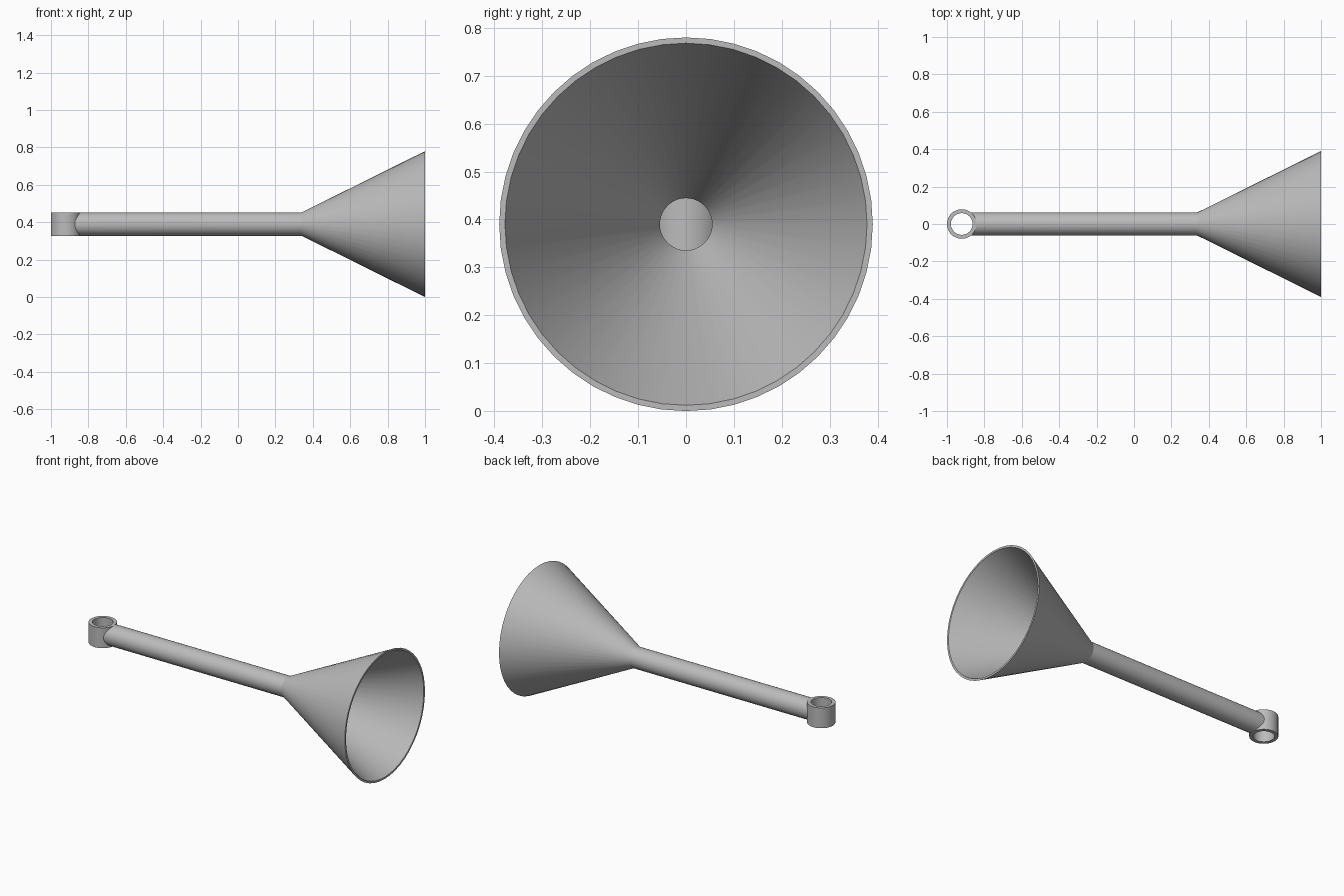
import bpy, math
from math import cos, sin, sqrt, tau

SEG = 48
AXIS_Z = 0.39            # height of the tube axis
RING_X, RING_R, HOLE_R = -0.921, 0.079, 0.058
TUBE_R, BORE_R = 0.0625, 0.0545

cube = bpy.data.objects.get("Cube")
if cube:
    bpy.data.objects.remove(cube, do_unlink=True)

metal = bpy.data.materials.new("grey metal")
metal.use_nodes = True
grey = (0.5, 0.5, 0.5, 1)
metal.diffuse_color = grey
metal.node_tree.nodes["Principled BSDF"].inputs["Base Color"].default_value = grey


def lathe(name, profile, place, closed):
    """Spin (distance along axis, radius) points; place() maps them to space."""
    verts = [place(d, r, tau * i / SEG) for d, r in profile for i in range(SEG)]
    n = len(profile)
    faces = []
    for j in range(n if closed else n - 1):
        a, b = j * SEG, (j + 1) % n * SEG
        for i in range(SEG):
            k = (i + 1) % SEG
            faces.append((a + i, a + k, b + k, b + i))
    mesh = bpy.data.meshes.new(name)
    mesh.from_pydata(verts, [], faces)
    mesh.materials.append(metal)
    obj = bpy.data.objects.new(name, mesh)
    bpy.context.collection.objects.link(obj)
    bpy.ops.object.select_all(action="DESELECT")
    obj.select_set(True)
    bpy.context.view_layer.objects.active = obj
    bpy.ops.object.mode_set(mode="EDIT")
    bpy.ops.mesh.select_all(action="SELECT")
    bpy.ops.mesh.normals_make_consistent(inside=False)
    bpy.ops.object.mode_set(mode="OBJECT")
    bpy.ops.object.shade_smooth_by_angle(angle=math.radians(25))
    return obj


def upright(d, r, t):
    return (RING_X + r * cos(t), r * sin(t), AXIS_Z + d)


def sideways(d, r, t):
    y = r * cos(t)
    if d is None:        # tube end follows the curve of the ring wall
        d = RING_X + sqrt(RING_R ** 2 - y ** 2) - 0.0005
    return (d, y, AXIS_Z + r * sin(t))


# Eyelet ring at the end of the handle
h = TUBE_R
lathe("eyelet_ring", [(-h, RING_R), (h, RING_R), (h, HOLE_R), (-h, HOLE_R)],
      upright, True)

# Hollow tube flaring into a thin-walled cone
lathe("tube_and_funnel", [
    (None, TUBE_R), (0.34, TUBE_R), (1.0, 0.39),
    (1.0, 0.378), (0.345, BORE_R), (None, BORE_R),
], sideways, True)
